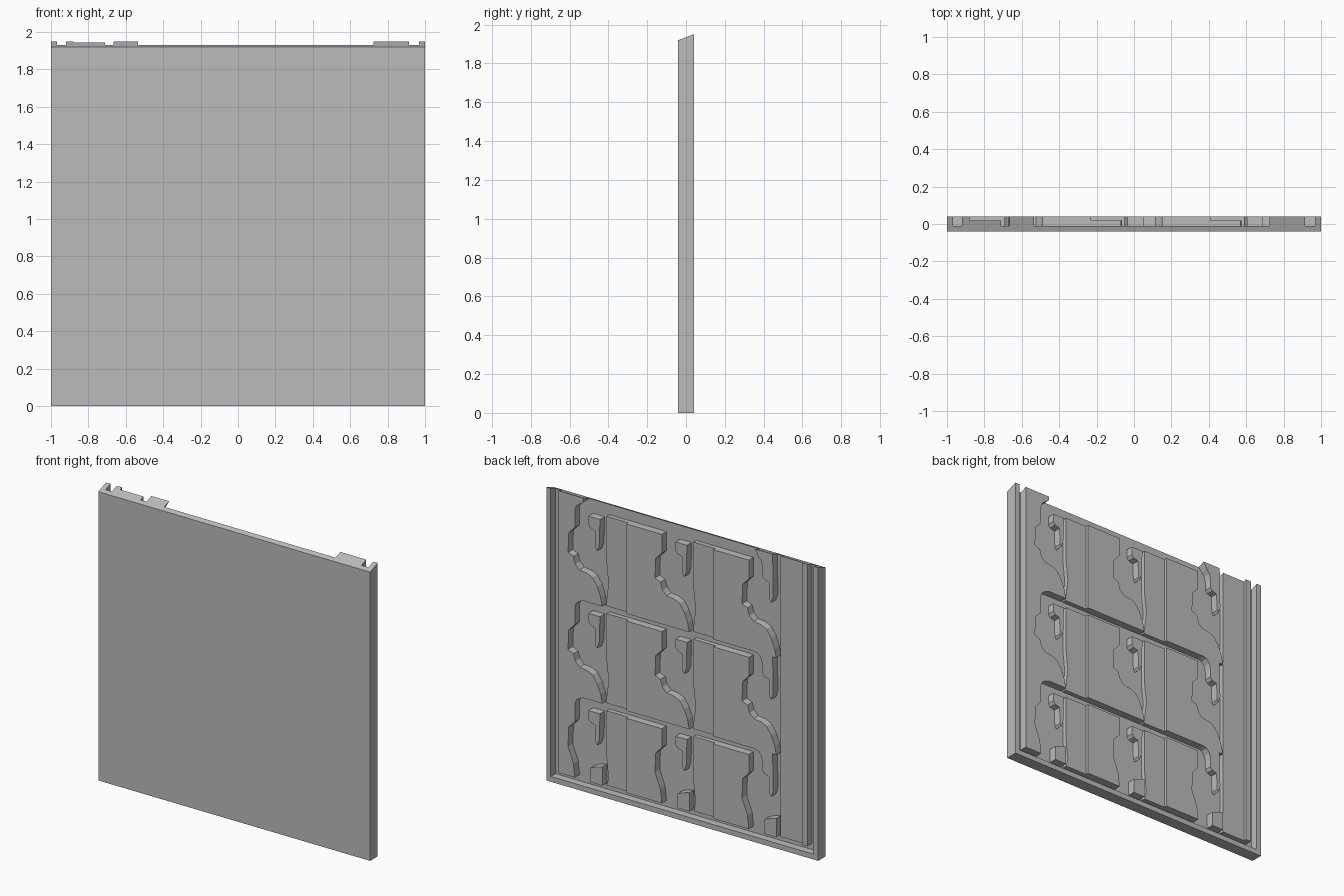
import bpy
import bmesh

cube = bpy.data.objects.get("Cube")
if cube:
    bpy.data.objects.remove(cube, do_unlink=True)

grey = bpy.data.materials.new("plain_grey")
grey.use_nodes = True
colour = (0.5, 0.5, 0.5, 1)
grey.diffuse_color = colour
grey.node_tree.nodes["Principled BSDF"].inputs["Base Color"].default_value = colour

FRONT, FLOOR, STEP, TOP = -0.04, -0.01, 0.02, 0.04
PITCH_X, PITCH_Z = 0.64, 0.646
HIGH = 2.0      # anything above the sloped top edge is trimmed to it
FOOT = 0.075    # lower end of the relief


def trim(y, z):
    return min(z, 1.92 + (y - FRONT) * 0.375)


def prism(name, outline, y1=TOP, y0=FLOOR - 0.004, dx=0, dz=0):
    """Extrude an x-z outline from y0 to y1, trimmed to the sloped top."""
    bm = bmesh.new()
    rings = [[bm.verts.new((x + dx, y, trim(y, z + dz))) for x, z in outline]
             for y in (y0, y1)]
    bm.faces.new(rings[0])
    bm.faces.new(rings[1])
    n = len(outline)
    for i in range(n):
        j = (i + 1) % n
        bm.faces.new((rings[0][i], rings[0][j], rings[1][j], rings[1][i]))
    bmesh.ops.recalc_face_normals(bm, faces=bm.faces)
    mesh = bpy.data.meshes.new(name)
    bm.to_mesh(mesh)
    bm.free()
    mesh.materials.append(grey)
    obj = bpy.data.objects.new(name, mesh)
    bpy.context.collection.objects.link(obj)
    return obj


def box(name, xa, xb, za, zb, y1=TOP, y0=FLOOR - 0.004):
    return prism(name, [(xa, za), (xb, za), (xb, zb), (xa, zb)], y1, y0)


# Backing slab, rims and guide rib
box("backing_slab", -1, 1, 0, HIGH, FLOOR, FRONT)
box("left_rim", 0.967, 1, 0, HIGH)
box("right_rim", -1, -0.967, 0, HIGH)
box("bottom_rim", -0.967, 0.967, 0, 0.035)
box("right_rib", -0.92, -0.88, FOOT, HIGH)
box("right_strip", -0.88, -0.71, FOOT, HIGH, STEP)

# Outlines of one repeating cell, top row
row_top, row_bottom, channel_top = 1.863, 1.267, 1.913
jag = [(0.79, 1.738), (0.835, 1.69), (0.84, 1.56)]
scoop = [(0.80, 1.543), (0.785, 1.495), (0.755, 1.465), (0.70, 1.458),
         (0.66, 1.44), (0.625, 1.39), (0.60, 1.325), (0.588, row_bottom)]
hook = [(0.69, 1.84), (0.69, 1.785), (0.675, 1.765), (0.64, 1.755),
        (0.637, 1.64), (0.625, 1.625), (0.61, 1.67), (0.605, 1.84)]
strip = [(0.57, row_top), (0.57, 1.55), (0.556, 1.42), (0.575, row_bottom)]

for row in range(3):
    dz = -PITCH_Z * row
    last = row == 2
    low = FOOT - dz if last else row_bottom
    edge = jag + ([(0.80, low + 0.09), (0.79, low)] if last else scoop)

    # Left border plate, joined from row to row with a rounded corner
    lead = [(0.725, HIGH if row == 0 else channel_top), (0.75, 1.905),
            (0.775, 1.89), (0.79, 1.86)]
    if row == 0:
        lead[1] = (0.73, 1.92)
    prism("left_plate", [(0.915, lead[0][1])] + lead + edge + [(0.915, low)], dz=dz)

    # Plates with scooped tails and their lower side strips
    for col in range(2):
        dx = -PITCH_X * (col + 1)
        prism("scooped_plate",
              [(1.05, row_top), (0.79, row_top)] + edge + [(1.05, low)], dx=dx, dz=dz)
        side = strip[:3] + [(0.57, low)] if last else strip
        prism("side_strip", side + [(0.41, low), (0.41, row_top)], STEP,
              dx=dx + PITCH_X, dz=dz)
        prism("hook", hook, dx=dx + PITCH_X, dz=dz)

    # Right hook, joined to the tail above it
    crown = HIGH if row == 0 else channel_top
    prism("right_hook", [(0.745, crown), (0.72, 1.905), (0.70, 1.88)]
          + hook[:-1] + [(0.615, crown)], dx=-2 * PITCH_X, dz=dz)

# Small stops along the foot
for col in range(3):
    prism("foot_stop", [(0.675, FOOT), (0.675, 0.17), (0.64, 0.185),
                        (0.588, 0.20), (0.588, FOOT)], dx=-PITCH_X * col)
